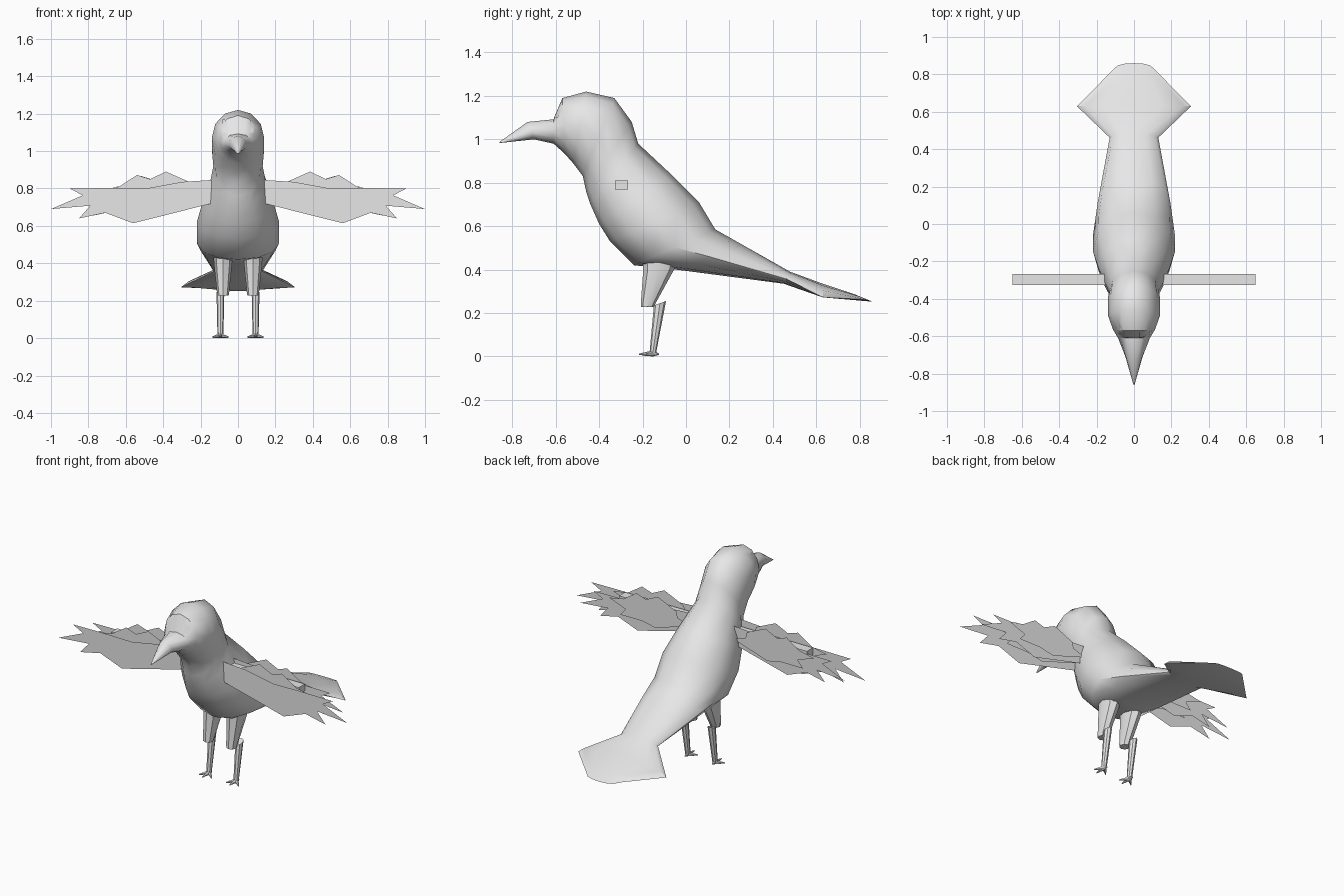
import bpy, bmesh, math
from mathutils import Vector, Matrix

if "Cube" in bpy.data.objects:
    bpy.data.objects.remove(bpy.data.objects["Cube"], do_unlink=True)

grey = bpy.data.materials.new("plain grey")
grey.use_nodes = True
grey.diffuse_color = (0.8, 0.8, 0.8, 1)
grey.node_tree.nodes["Principled BSDF"].inputs["Base Color"].default_value = (0.8, 0.8, 0.8, 1)


def finish(bm, name, mirror=False, angle=40, solid=True):
    if solid:
        bmesh.ops.recalc_face_normals(bm, faces=bm.faces)
    mesh = bpy.data.meshes.new(name)
    bm.to_mesh(mesh)
    bm.free()
    mesh.materials.append(grey)
    ob = bpy.data.objects.new(name, mesh)
    bpy.context.scene.collection.objects.link(ob)
    bpy.ops.object.select_all(action='DESELECT')
    ob.select_set(True)
    bpy.context.view_layer.objects.active = ob
    bpy.ops.object.shade_smooth_by_angle(angle=math.radians(angle))
    if mirror:
        ob.modifiers.new("mirror", 'MIRROR').use_mirror_merge = False
    return ob


def loft(name, sections, sides=12, cx=0.0, mirror=False, angle=40):
    """Section: first (y, z), last (y, z), half width, place of the widest point."""
    bm = bmesh.new()
    rings = []
    for y0, z0, y1, z1, hw, s in sections:
        ring = []
        for i in range(sides):
            a = 2 * math.pi * i / sides
            c = math.cos(a)
            f = s * (1 - c) if c >= 0 else s - (1 - s) * c
            ring.append(bm.verts.new((cx + hw * math.sin(a),
                                      y0 + (y1 - y0) * f, z0 + (z1 - z0) * f)))
        rings.append(ring)
    for r, q in zip(rings, rings[1:]):
        for i in range(sides):
            j = (i + 1) % sides
            bm.faces.new((r[i], r[j], q[j], q[i]))
    bm.faces.new(rings[0])
    bm.faces.new(rings[-1])
    return finish(bm, name, mirror, angle)


# Body from beak tip to tail end
body = loft("body", [
    (-0.86, 0.987, -0.858, 0.983, 0.003, 0.5),
    (-0.73, 1.08, -0.70, 1.00, 0.045, 0.6),
    (-0.61, 1.092, -0.61, 0.98, 0.085, 0.5),
    (-0.57, 1.19, -0.56, 0.935, 0.112, 0.5),
    (-0.46, 1.22, -0.52, 0.89, 0.14, 0.45),
    (-0.33, 1.19, -0.475, 0.83, 0.14, 0.5),
    (-0.25, 1.08, -0.46, 0.76, 0.132, 0.5),
    (-0.22, 0.98, -0.44, 0.70, 0.148, 0.5),
    (-0.07, 0.84, -0.40, 0.61, 0.19, 0.5),
    (0.06, 0.71, -0.35, 0.53, 0.22, 0.5),
    (0.135, 0.585, -0.24, 0.42, 0.218, 0.5),
    (0.25, 0.52, -0.03, 0.398, 0.195, 0.5),
    (0.48, 0.39, 0.45, 0.335, 0.13, 0.6),
    (0.63, 0.335, 0.63, 0.272, 0.305, 1.0),
    (0.78, 0.285, 0.86, 0.252, 0.10, 0.7),
])

# Eyes: thin patches laid on the face
bm = bmesh.new()
bmesh.ops.create_grid(bm, x_segments=4, y_segments=4, size=0.5,
                      matrix=Matrix.Translation((0.055, -0.9, 1.135))
                      @ Matrix.Rotation(math.pi / 2, 4, 'X')
                      @ Matrix.Diagonal((0.055, 0.07, 1, 1)))
eye = finish(bm, "eyes", solid=False)
wrap = eye.modifiers.new("lay on face", 'SHRINKWRAP')
wrap.target = body
wrap.wrap_method = 'PROJECT'
wrap.use_project_y = True
wrap.use_positive_direction = True
wrap.offset = 0.004
eye.modifiers.new("mirror", 'MIRROR')

# Wings: a long feather sheet with a shorter covert sheet, in front of and behind the arm
long_feathers = [(0.14, 0.72), (0.14, 0.845), (0.30, 0.835), (0.49, 0.80), (0.67, 0.802),
                 (0.90, 0.80), (0.83, 0.763), (1.0, 0.69), (0.79, 0.708), (0.85, 0.64),
                 (0.71, 0.67), (0.56, 0.614)]
coverts = [(0.15, 0.76), (0.24, 0.79), (0.25, 0.83), (0.385, 0.89), (0.47, 0.85),
           (0.54, 0.872), (0.635, 0.81), (0.74, 0.79), (0.62, 0.745), (0.66, 0.70),
           (0.50, 0.70), (0.40, 0.68)]


def sheet(name, outline, y, scale=1.0):
    bm = bmesh.new()
    bm.faces.new([bm.verts.new((0.14 + (x - 0.14) * scale, y, 0.78 + (z - 0.78) * scale))
                  for x, z in outline])
    finish(bm, name, mirror=True, solid=False)


sheet("front_long_feathers", long_feathers, -0.347)
sheet("front_coverts", coverts, -0.336)
sheet("back_long_feathers", long_feathers, -0.262, 0.9)
sheet("back_coverts", coverts, -0.253, 0.95)

# Wing arms
bm = bmesh.new()
bmesh.ops.create_cube(bm, size=1, matrix=Matrix.Translation((0.375, -0.297, 0.79))
                      @ Matrix.Diagonal((0.55, 0.06, 0.042, 1)))
finish(bm, "wing_arms", mirror=True)

# Legs: thighs taper to the knee, shins slope to the feet
loft("thighs", [(-0.20, 0.45, -0.04, 0.45, 0.052, 0.5),
                (-0.197, 0.40, -0.055, 0.40, 0.049, 0.5),
                (-0.208, 0.245, -0.14, 0.245, 0.033, 0.5),
                (-0.208, 0.228, -0.148, 0.228, 0.03, 0.5)], 8, 0.08, True)
loft("shins", [(-0.148, 0.235, -0.092, 0.255, 0.021, 0.5),
               (-0.168, 0.015, -0.138, 0.015, 0.016, 0.5)], 8, 0.094, True)

# Toes: three forward, one short one behind
bm = bmesh.new()
ankle = Vector((0.094, -0.15, 0.016))
for tip in [(0.137, -0.19, 0.007), (0.094, -0.217, 0.012), (0.05, -0.19, 0.007),
            (0.094, -0.125, 0.012)]:
    d = Vector(tip) - ankle
    bmesh.ops.create_cone(bm, cap_ends=True, segments=6, radius1=0.014, radius2=0.003,
                          depth=d.length,
                          matrix=Matrix.Translation(ankle + d / 2)
                          @ d.to_track_quat('Z', 'Y').to_matrix().to_4x4())
for v in bm.verts:
    v.co.z = max(v.co.z, 0.0)
bmesh.ops.translate(bm, verts=bm.verts, vec=(0, 0, -min(v.co.z for v in bm.verts)))
finish(bm, "toes", mirror=True)
